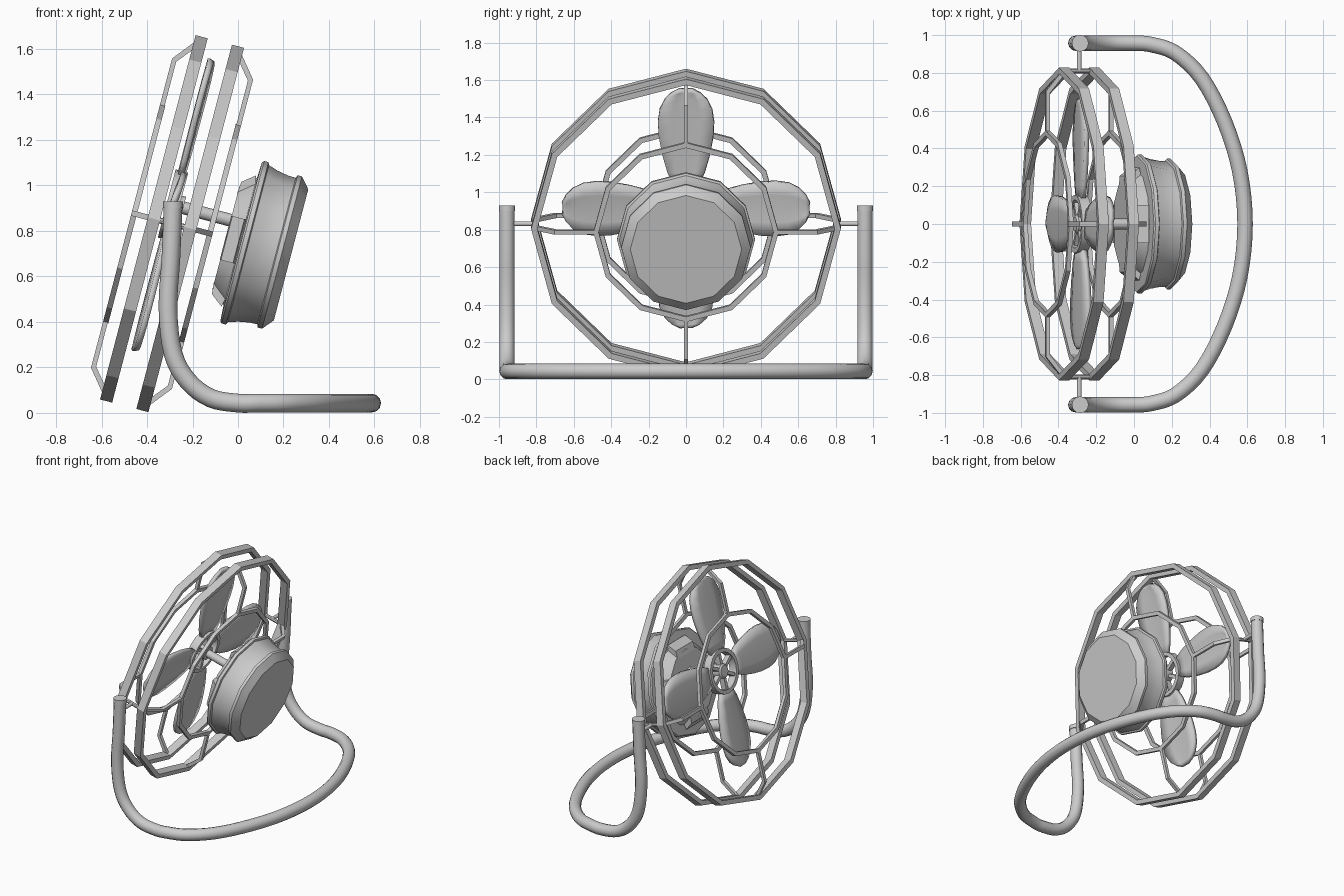
import bpy, bmesh
from math import pi, sin, cos, radians
from mathutils import Matrix, Vector

if "Cube" in bpy.data.objects:
    bpy.data.objects.remove(bpy.data.objects["Cube"])

# Fan head frame: local x = fan axis (towards motor), local z = tilted up
HEAD = Matrix.Translation((-0.29, 0, 0.832)) @ Matrix.Rotation(radians(14.7), 4, 'Y')
HUB = HEAD @ Matrix.Translation((0, 0, 0.08))


def finish(name, bm, mat=Matrix(), smooth=None):
    bmesh.ops.recalc_face_normals(bm, faces=bm.faces)
    me = bpy.data.meshes.new(name)
    bm.to_mesh(me)
    bm.free()
    ob = bpy.data.objects.new(name, me)
    bpy.context.collection.objects.link(ob)
    ob.matrix_world = mat
    if smooth:
        bpy.ops.object.select_all(action='DESELECT')
        ob.select_set(True)
        bpy.context.view_layer.objects.active = ob
        bpy.ops.object.shade_smooth_by_angle(angle=radians(smooth))
    return ob


def lathe(name, prof, n, mat, ring=False, smooth=None):
    """Revolve (axial, radius) points about local x; ring closes the section."""
    bm = bmesh.new()
    rows = [[bm.verts.new((w, r * sin(2 * pi * k / n), r * cos(2 * pi * k / n)))
             for k in range(n)] for w, r in prof]
    for i in range(len(rows) if ring else len(rows) - 1):
        a, b = rows[i], rows[(i + 1) % len(rows)]
        for k in range(n):
            j = (k + 1) % n
            bm.faces.new((a[k], a[j], b[j], b[k]))
    if not ring:
        bm.faces.new(rows[0])
        bm.faces.new(rows[-1])
    return finish(name, bm, mat, smooth)


def plate(name, prof, half, mat):
    """Extrude an (axial, radial) outline sideways."""
    bm = bmesh.new()
    a = [bm.verts.new((w, -half, r)) for w, r in prof]
    b = [bm.verts.new((w, half, r)) for w, r in prof]
    bm.faces.new(a)
    bm.faces.new(b)
    for i in range(len(a)):
        j = (i + 1) % len(a)
        bm.faces.new((a[i], a[j], b[j], b[i]))
    return finish(name, bm, mat)


def rod(name, p, q, r, n=12, mat=Matrix()):
    d = Vector(q) - Vector(p)
    bm = bmesh.new()
    m = Matrix.Translation((Vector(p) + Vector(q)) / 2) @ d.to_track_quat('Z', 'Y').to_matrix().to_4x4()
    bmesh.ops.create_cone(bm, cap_ends=True, segments=n, radius1=r, radius2=r, depth=d.length, matrix=m)
    return finish(name, bm, mat, 40)


def spin(k, n):
    return Matrix.Rotation(2 * pi * k / n, 4, 'X')


# Cage: outer rings, inner rings and bent spokes on both sides
for s, side in ((-1, 'front'), (1, 'back')):
    lathe(side + '_outer_ring', [(s * .055, .795), (s * .11, .795), (s * .11, .828), (s * .055, .828)],
          12, HEAD, ring=True)
    lathe(side + '_inner_ring', [(s * .16, .467), (s * .184, .467), (s * .184, .495), (s * .16, .495)],
          12, HEAD, ring=True)
    for k in range(4):
        plate(side + '_cage_spoke', [(s * .085, .825), (s * .184, .703), (s * .184, .48),
                                     (s * .163, .48), (s * .163, .693), (s * .075, .80)],
              .012, HEAD @ spin(k, 4))

# Motor housing
lathe('motor_housing', [(.245, .235), (.31, .288), (.314, .362), (.322, .369), (.342, .369), (.347, .357),
                        (.39, .343), (.44, .334), (.475, .333), (.48, .346), (.5, .346), (.541, .298)],
      12, HEAD, smooth=35)
for k in range(4):
    plate('motor_vent_panel', [(.243, .2), (.248, .255), (.303, .298), (.315, .24)], .1, HEAD @ spin(k, 4))

# Shaft and open hub
rod('shaft', (-.03, 0, 0), (.26, 0, 0), .028, 12, HUB)
lathe('hub_rim', [(-.045, .128), (.012, .128), (.012, .155), (-.045, .155)], 20, HUB, ring=True, smooth=40)
lathe('hub_cap', [(-.045, .04), (-.035, .05), (.03, .05)], 16, HUB, smooth=30)
for k in range(6):
    plate('hub_spoke', [(-.035, .03), (-.035, .135), (.005, .135), (.005, .03)], .012, HUB @ spin(k, 6))

# Four rounded blades with slight camber
STATIONS = [(.13, .065), (.2, .1), (.3, .128), (.4, .146), (.48, .15),
            (.55, .14), (.605, .112), (.64, .075), (.66, .03)]
for k in range(4):
    bm = bmesh.new()
    rows = [[bm.verts.new((-.012 + .05 * h * t - .008 * (1 - t * t), h * t, r))
             for t in (-1, -.5, 0, .5, 1)] for r, h in STATIONS]
    for a, b in zip(rows, rows[1:]):
        for i in range(4):
            bm.faces.new((a[i], a[i + 1], b[i + 1], b[i]))
    ob = finish('blade', bm, HUB @ spin(k, 4), 40)
    mod = ob.modifiers.new('thickness', 'SOLIDIFY')
    mod.thickness, mod.offset = .026, 0

# Stand: one bent tube, uprights into a curved foot
half = [(-.285, .957, .92), (-.295, .957, .68), (-.308, .957, .46), (-.285, .957, .26),
        (-.22, .957, .14), (-.12, .957, .065), (0, .957, .043), (.09, .95, .043),
        (.22, .905, .043), (.36, .77, .043), (.48, .54, .043), (.56, .28, .043), (.588, 0, .043)]
pts = [Vector(p) for p in half]
pts += [Vector((p.x, -p.y, p.z)) for p in reversed(pts[:-1])]
path = []
for i in range(len(pts) - 1):
    p1, p2 = pts[i], pts[i + 1]
    p0 = pts[i - 1] if i else 2 * p1 - p2
    p3 = pts[i + 2] if i + 2 < len(pts) else 2 * p2 - p1
    for t in (0, .25, .5, .75):
        path.append(.5 * (2 * p1 + (p2 - p0) * t + (2 * p0 - 5 * p1 + 4 * p2 - p3) * t ** 2
                          + (3 * p1 - p0 - 3 * p2 + p3) * t ** 3))
path.append(pts[-1])
cu = bpy.data.curves.new('stand_tube', 'CURVE')
cu.dimensions = '3D'
cu.bevel_depth, cu.bevel_resolution, cu.use_fill_caps = .041, 4, True
sp = cu.splines.new('POLY')
sp.points.add(len(path) - 1)
for pt, co in zip(sp.points, path):
    pt.co = (*co, 1)
sp.use_smooth = True
bpy.context.collection.objects.link(bpy.data.objects.new('stand_tube', cu))

# Tube caps, pivot pins and the bars joining the two outer rings
for s in (-1, 1):
    rod('tube_cap', (-.285, s * .957, .9), (-.285, s * .957, .93), .044, 16)
    rod('pivot_pin', (0, s * .81, 0), (0, s * .957, 0), .013, 10, HEAD)
    rod('ring_link', (-.1, s * .81, 0), (.1, s * .81, 0), .013, 8, HEAD)
